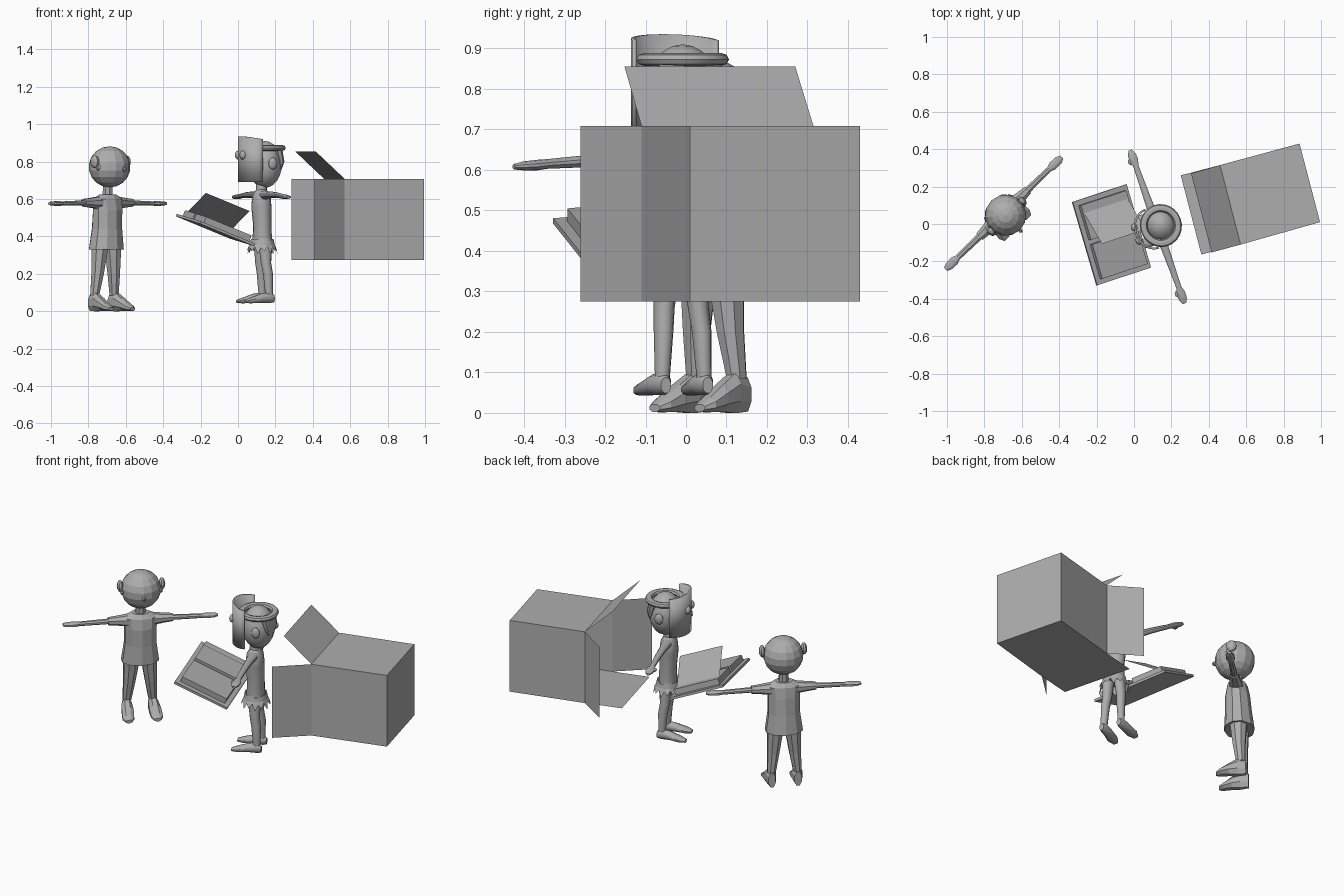
import bpy, bmesh, math
from mathutils import Vector, Matrix

if "Cube" in bpy.data.objects:
    bpy.data.objects.remove(bpy.data.objects["Cube"])

grey = bpy.data.materials.new("plain grey")
grey.diffuse_color = (0.42, 0.42, 0.42, 1)
grey.use_nodes = True
grey.node_tree.nodes["Principled BSDF"].inputs["Base Color"].default_value = grey.diffuse_color
I = Matrix.Identity(4)


def make(name, verts, faces, M=I, smooth=False, thick=0):
    me = bpy.data.meshes.new(name)
    me.from_pydata([M @ Vector(v) for v in verts], [], faces)
    bm = bmesh.new()
    bm.from_mesh(me)
    bmesh.ops.recalc_face_normals(bm, faces=bm.faces)
    bm.to_mesh(me)
    bm.free()
    me.materials.append(grey)
    ob = bpy.data.objects.new(name, me)
    bpy.context.collection.objects.link(ob)
    if thick:
        mod = ob.modifiers.new("thickness", 'SOLIDIFY')
        mod.thickness = thick
        mod.offset = 0
    if smooth:
        bpy.ops.object.select_all(action='DESELECT')
        bpy.context.view_layer.objects.active = ob
        ob.select_set(True)
        bpy.ops.object.shade_smooth_by_angle(angle=math.radians(40))
    return ob


def tube(name, rings, axis, M, n=8, smooth=False):
    """Loft of ellipses; ring = (x, y, z, half size a, half size b)."""
    A, B = {'x': ((0, 1, 0), (0, 0, 1)), 'y': ((1, 0, 0), (0, 0, 1)),
            'z': ((1, 0, 0), (0, 1, 0))}[axis]
    A, B = Vector(A), Vector(B)
    verts, faces = [], []
    for x, y, z, a, b in rings:
        for i in range(n):
            t = 2 * math.pi * (i + .5) / n
            verts.append(Vector((x, y, z)) + A * a * math.cos(t) + B * b * math.sin(t))
    for r in range(len(rings) - 1):
        for i in range(n):
            j = (i + 1) % n
            faces.append((r * n + i, r * n + j, r * n + n + j, r * n + n + i))
    faces += [tuple(range(n)), tuple(range(len(verts) - n, len(verts)))]
    return make(name, verts, faces, M, smooth)


def ball(name, c, s, M, seg=12, rings=8, smooth=False):
    st = []
    for i in range(rings + 1):
        t = math.pi * max(.03, min(rings - .03, i)) / rings
        st.append((c[0], c[1], c[2] - s[2] * math.cos(t), s[0] * math.sin(t), s[1] * math.sin(t)))
    return tube(name, st, 'z', M, seg, smooth)


def block(name, lo, hi, M):
    v = [(x, y, z) for x in (lo[0], hi[0]) for y in (lo[1], hi[1]) for z in (lo[2], hi[2])]
    return make(name, v, [(0, 1, 3, 2), (4, 5, 7, 6), (0, 1, 5, 4), (2, 3, 7, 6), (0, 2, 6, 4), (1, 3, 7, 5)], M)


def place(x, y, deg):
    return Matrix.Translation((x, y, 0)) @ Matrix.Rotation(math.radians(deg), 4, 'Z')


# ---- low-poly figure in a shirt, arms spread ----
M = place(-.69, .05, 44)
ball("boy_head", (0, -.005, .772), (.112, .112, .11), M, 14, 9)
tube("boy_neck", [(0, .01, .61, .03, .03), (0, .01, .68, .026, .026)], 'z', M)
tube("boy_shirt", [(0, .02, .33, .108, .085), (0, .015, .44, .092, .075), (0, .01, .54, .092, .07),
                   (0, .01, .60, .10, .058), (0, .01, .625, .05, .04)], 'z', M, 10)
ball("boy_nose", (0, -.115, .76), (.012, .018, .013), M, 6, 4)
for s, side in ((-1, "left"), (1, "right")):
    tube("boy_sleeve_" + side, [(s * .05, .01, .58, .045, .038), (s * .13, .01, .58, .032, .027),
                                (s * .18, .01, .58, .026, .022)], 'x', M)
    tube("boy_arm_" + side, [(s * .15, .01, .58, .02, .015), (s * .34, .01, .576, .016, .012),
                             (s * .365, .01, .576, .026, .014), (s * .41, .01, .576, .024, .012),
                             (s * .432, .01, .576, .012, .008)], 'x', M)
    tube("boy_leg_" + side, [(s * .048, .02, .34, .047, .05), (s * .06, .025, .20, .035, .037),
                             (s * .072, .035, .085, .025, .027)], 'z', M)
    tube("boy_shoe_" + side, [(s * .073, .065, .045, .022, .045), (s * .074, .02, .05, .031, .055),
                              (s * .077, -.03, .036, .036, .036), (s * .08, -.075, .02, .035, .02),
                              (s * .08, -.10, .012, .02, .01)], 'y', M, 8)
    ball("boy_ear_" + side, (s * .117, -.012, .80), (.018, .03, .034), M, 8, 6)
    ball("boy_earlobe_" + side, (s * .108, -.03, .77), (.012, .016, .018), M, 6, 4)

# ---- smooth figure with mask and fringed cloth ----
M = place(.125, -.015, -70.5)
ball("wearer_head", (0, .02, .785), (.098, .09, .125), M, 20, 12, True)
tube("wearer_neck", [(0, .0, .63, .03, .03), (0, .0, .69, .028, .028)], 'z', M, 12, True)
tube("wearer_torso", [(0, .005, .36, .062, .052), (0, .005, .46, .056, .048), (0, 0, .56, .068, .052),
                      (0, 0, .62, .07, .045), (0, 0, .65, .03, .028)], 'z', M, 14, True)
# rolled band of hair around the crown
n, k = 24, 8
verts, faces = [], []
for i in range(n):
    a = 2 * math.pi * i / n
    for j in range(k):
        b = 2 * math.pi * j / k
        r = .092 + .02 * math.cos(b)
        verts.append((r * math.cos(a) * 1.03, .02 + r * math.sin(a), .873 + .016 * math.sin(b)))
        faces.append((i * k + j, i * k + (j + 1) % k, (i + 1) % n * k + (j + 1) % k, (i + 1) % n * k + j))
make("wearer_hair_band", verts, faces, M, True)
tube("wearer_hair_back", [(0, .085, .75, .05, .02), (0, .088, .80, .08, .032), (0, .07, .865, .085, .04)],
     'z', M, 12, True)
# curved mask shell
verts, faces, n = [], [], 14
for i in range(n + 1):
    a = math.pi * i / n
    x, y = -.108 * math.cos(a), -.03 - .09 * math.sin(a)
    verts += [(x, y, .69), (x, y, .92 - .17 * (y + .03))]
    if i < n:
        faces.append((2 * i, 2 * i + 1, 2 * i + 3, 2 * i + 2))
make("mask", verts, faces, M, True, .01)
for s, side in ((-1, "left"), (1, "right")):
    ball("mask_eye_" + side, (s * .038, -.118, .835), (.022, .018, .024), M, 12, 8, True)
    ball("wearer_ear_" + side, (s * .10, .03, .79), (.014, .025, .032), M, 12, 8, True)
    tube("wearer_arm_" + side, [(s * .04, .0, .62, .03, .025), (s * .12, .0, .622, .022, .019),
                                (s * .24, .0, .622, .018, .015), (s * .345, .0, .615, .015, .012),
                                (s * .375, .0, .612, .025, .013), (s * .41, .0, .61, .023, .011),
                                (s * .435, .0, .608, .01, .007)], 'x', M, 10, True)
    ball("wearer_thumb_" + side, (s * .375, -.022, .611), (.018, .012, .009), M, 8, 5, True)
    tube("wearer_leg_" + side, [(s * .034, .01, .38, .032, .04), (s * .045, .01, .26, .026, .028),
                                (s * .05, .02, .20, .024, .027), (s * .055, .025, .08, .018, .02)],
         'z', M, 12, True)
    tube("wearer_foot_" + side, [(s * .055, .052, .068, .014, .02), (s * .055, .03, .073, .022, .03),
                                 (s * .057, -.02, .07, .027, .026), (s * .062, -.08, .058, .032, .016),
                                 (s * .064, -.115, .052, .018, .009)], 'y', M, 12, True)
# ragged waist cloth
verts, faces, n = [], [], 28
for i in range(n):
    a = 2 * math.pi * i / n
    low = (.345, .305, .34, .32)[i % 4]
    r = .088 if i % 2 else .078
    for q, z in ((.064, .385), (.07, .355), (r, low)):
        verts.append((q * math.cos(a), .005 + q * .95 * math.sin(a), z))
    j = (i + 1) % n
    faces += [(3 * i + m, 3 * i + m + 1, 3 * j + m + 1, 3 * j + m) for m in (0, 1)]
make("waist_cloth", verts, faces, M)

# ---- tilted open book: local x across the two pages, y along the spine ----
ax = Vector((.13, -.445, -.04)).normalized()
up = Vector((-.29, -.093, .12))
up = (up - ax * up.dot(ax)).normalized()
nz = ax.cross(up)
if nz.z < 0:
    nz = -nz
B = Matrix((ax, up, nz)).transposed().to_4x4()
B.translation = Vector((-.123, -.058, .428))
block("book_cover", (-.233, -.163, 0), (.233, .163, .014), B)
for s, side in ((-1, "far"), (1, "near")):
    block("book_pages_" + side, (min(s * .012, s * .205), -.137, .014),
          (max(s * .012, s * .205), .137, .048), B)
# raised leaf
make("book_leaf", [(-.16, -.132, .048), (-.16, .132, .048), (.015, .132, .17), (.015, -.132, .17)],
     [(0, 1, 2, 3)], B)

# ---- open carton lying on its side ----
near, far = (.57, -.11), (.46, .315)
back_n, back_f = (.995, .01), (.885, .43)
lo, hi = .275, .708


def sheet(name, *pts):
    make(name, pts, [(0, 1, 2, 3)])


def wall(name, p, q):
    sheet(name, (*p, lo), (*q, lo), (*q, hi), (*p, hi))


wall("carton_near_wall", near, back_n)
wall("carton_back_wall", back_n, back_f)
wall("carton_far_wall", far, back_f)
for z, nm in ((lo, "bottom"), (hi, "top")):
    sheet("carton_%s_wall" % nm, (*near, z), (*back_n, z), (*back_f, z), (*far, z))
wall("carton_near_flap", near, (.41, -.26))
wall("carton_far_flap", far, (.285, .425))
sheet("carton_top_flap", (*near, hi), (*far, hi), (.305, .27, .855), (.415, -.152, .855))
sheet("carton_bottom_flap", (*near, lo), (*far, lo), (.25, .26, lo + .003), (.36, -.163, lo + .003))
